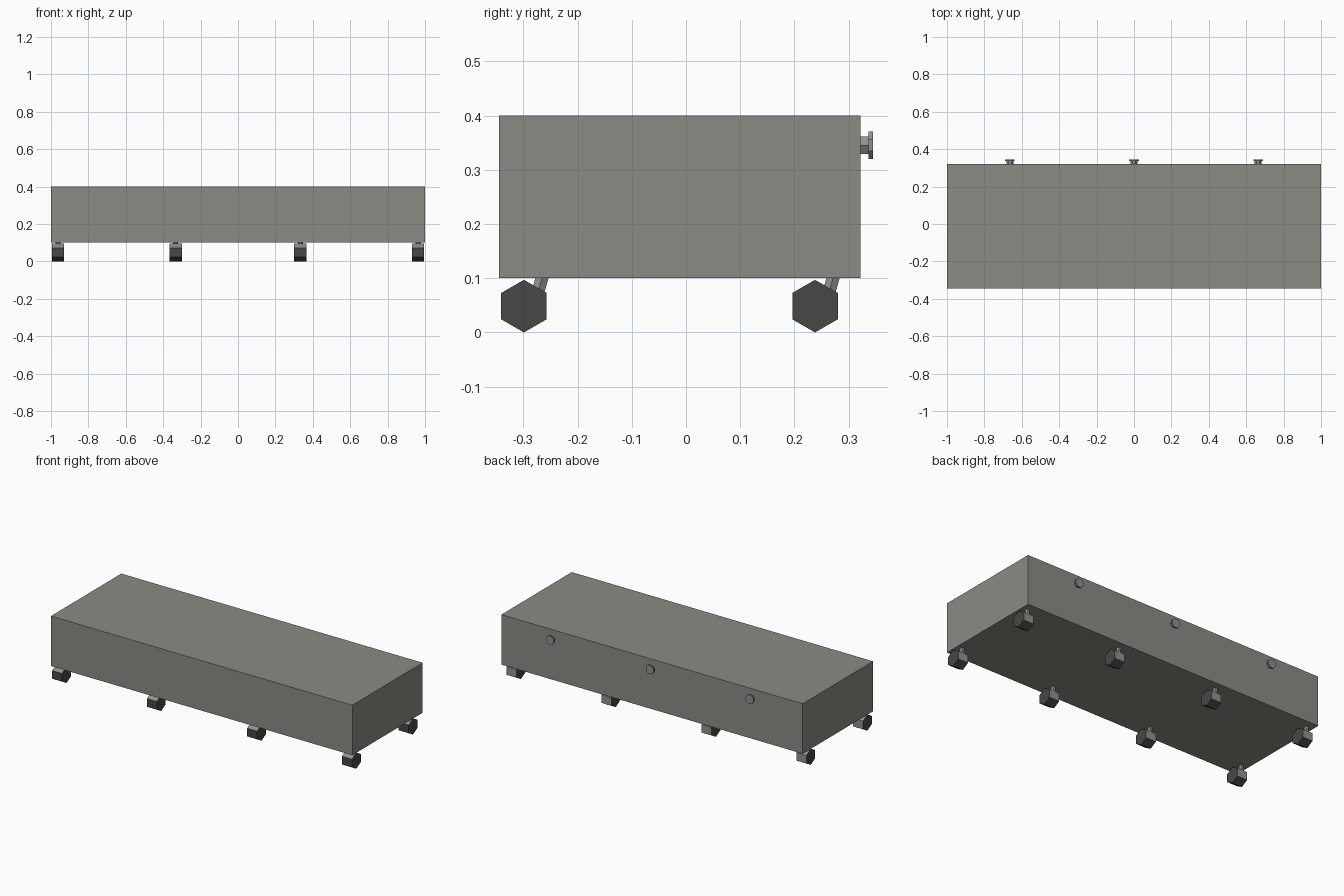
import bpy, math
from mathutils import Vector

if "Cube" in bpy.data.objects:
    bpy.data.objects.remove(bpy.data.objects["Cube"])


def material(name, rgb):
    m = bpy.data.materials.new(name)
    m.diffuse_color = (*rgb, 1)
    m.use_nodes = True
    m.node_tree.nodes["Principled BSDF"].inputs["Base Color"].default_value = m.diffuse_color
    return m


grey = material("warm grey", (0.26, 0.255, 0.23))
metal = material("light metal grey", (0.28, 0.28, 0.275))
rubber = material("dark rubber", (0.063, 0.063, 0.063))


def prism(name, a, b, radius, sides, mat, turn=0.0):
    """Flat-sided prism whose axis runs from a to b."""
    a, b = Vector(a), Vector(b)
    w = (b - a).normalized()
    up = Vector((0, 0, 1)) if abs(w.z) < 0.7 else Vector((1, 0, 0))
    v = (up - w * up.dot(w)).normalized()
    u = v.cross(w)
    verts = []
    for end in (a, b):
        for i in range(sides):
            t = turn + math.tau * i / sides
            verts.append(end + radius * (math.cos(t) * v + math.sin(t) * u))
    faces = [tuple(range(sides))[::-1], tuple(range(sides, 2 * sides))]
    for i in range(sides):
        j = (i + 1) % sides
        faces.append((i, j, sides + j, sides + i))
    me = bpy.data.meshes.new(name)
    me.from_pydata(verts, [], faces)
    me.update()
    # make sure normals point outwards
    centre = (a + b) / 2
    if me.polygons[2].normal.dot(me.polygons[2].center - centre) < 0:
        me.flip_normals()
    ob = bpy.data.objects.new(name, me)
    bpy.context.collection.objects.link(ob)
    me.materials.append(mat)
    return ob


# Drawer box
bpy.ops.mesh.primitive_cube_add(size=1, location=(0, -0.0115, 0.25))
box = bpy.context.object
box.name = "drawer_box"
box.scale = (2, 0.667, 0.3)
bpy.ops.object.transform_apply(location=False, rotation=False, scale=True)
box.data.materials.append(grey)

# Casters: hexagonal wheel with a grey housing over the top and rear, plus a tilted post
for x in (-0.962, -0.333, 0.333, 0.962):
    for y in (-0.299, 0.238):
        wheel = prism("caster_wheel", (x - 0.033, y, 0.0485), (x + 0.033, y, 0.0485),
                      0.0485, 6, rubber)
        wheel.data.materials.append(metal)
        for p in wheel.data.polygons:
            if p.normal.z > 0.3 or p.normal.y > 0.95:
                p.material_index = 1
        prism("caster_post", (x, y + 0.022, 0.06), (x, y + 0.034, 0.103),
              0.0135, 6, metal)

# Knobs on the back face
for x in (-0.663, 0, 0.663):
    prism("knob_neck", (x, 0.318, 0.345), (x, 0.338, 0.345), 0.0185, 6, metal, math.pi / 6)
    prism("knob_head", (x, 0.337, 0.345), (x, 0.345, 0.345), 0.0275, 8, metal, math.pi / 8)
